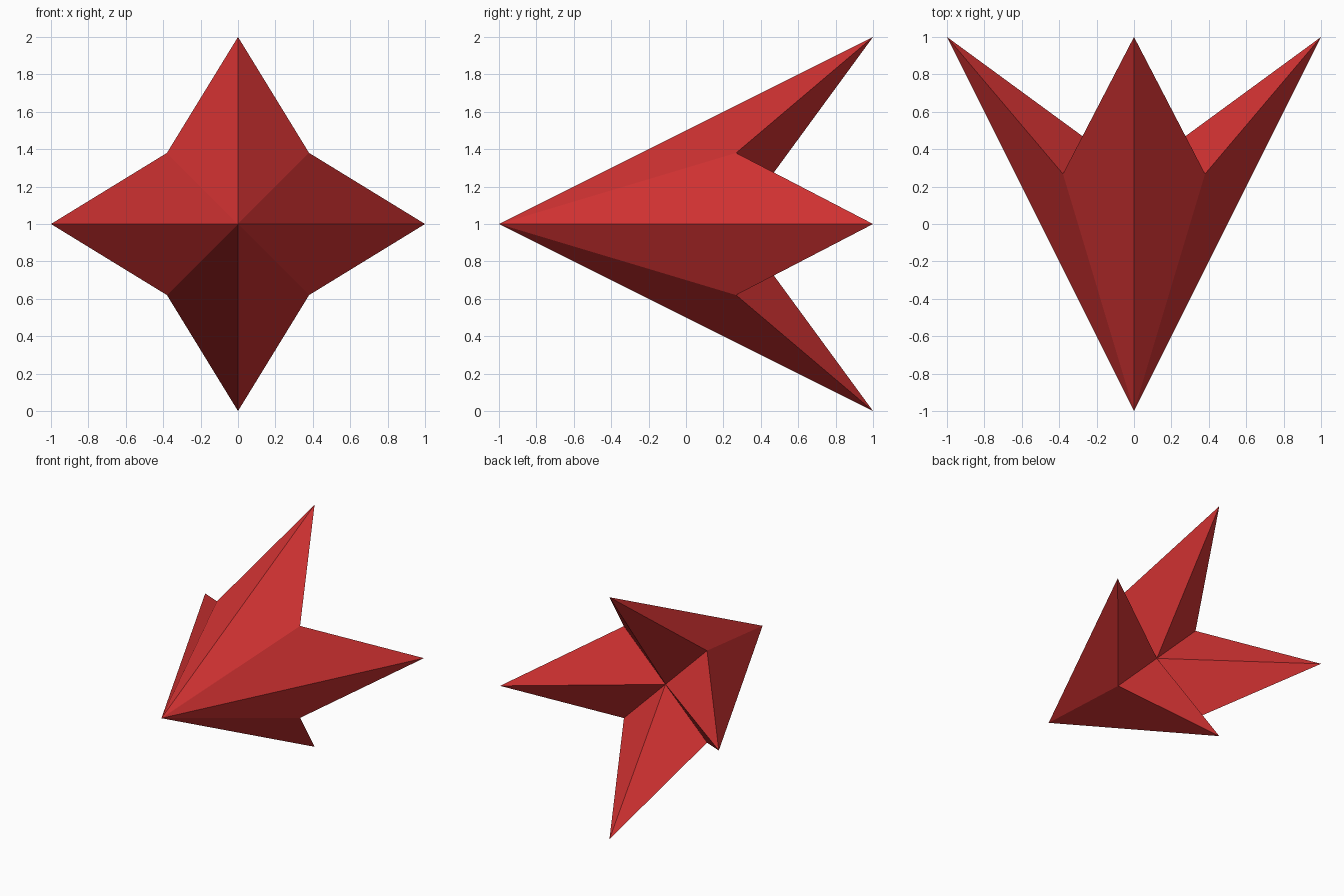
import bpy, bmesh, math

if "Cube" in bpy.data.objects:
    bpy.data.objects.remove(bpy.data.objects["Cube"])

# Single flat red
red = bpy.data.materials.new("red")
red.diffuse_color = (0.64, 0.032, 0.032, 1)
red.use_nodes = True
red.node_tree.nodes["Principled BSDF"].inputs["Base Color"].default_value = red.diffuse_color

bm = bmesh.new()

# Nose point at the front, and the hollow centre at the back
nose = bm.verts.new((0, -1, 1))
hollow = bm.verts.new((0, 0.268, 1))

# Star outline: four swept-back tips alternating with four notches
ring = []
for i in range(8):
    radius, y = (1.0, 1.0) if i % 2 == 0 else (0.38 * math.sqrt(2), 0.268)
    a = i * math.pi / 4
    ring.append(bm.verts.new((radius * math.cos(a), y, 1 + radius * math.sin(a))))

# Skin the outline to the nose (front) and to the hollow (back)
for i in range(8):
    a, b = ring[i], ring[(i + 1) % 8]
    bm.faces.new((nose, a, b))
    bm.faces.new((hollow, b, a))
bmesh.ops.recalc_face_normals(bm, faces=bm.faces[:])

mesh = bpy.data.meshes.new("star_dart")
bm.to_mesh(mesh)
bm.free()
mesh.materials.append(red)
dart = bpy.data.objects.new("star_dart", mesh)
bpy.context.collection.objects.link(dart)
